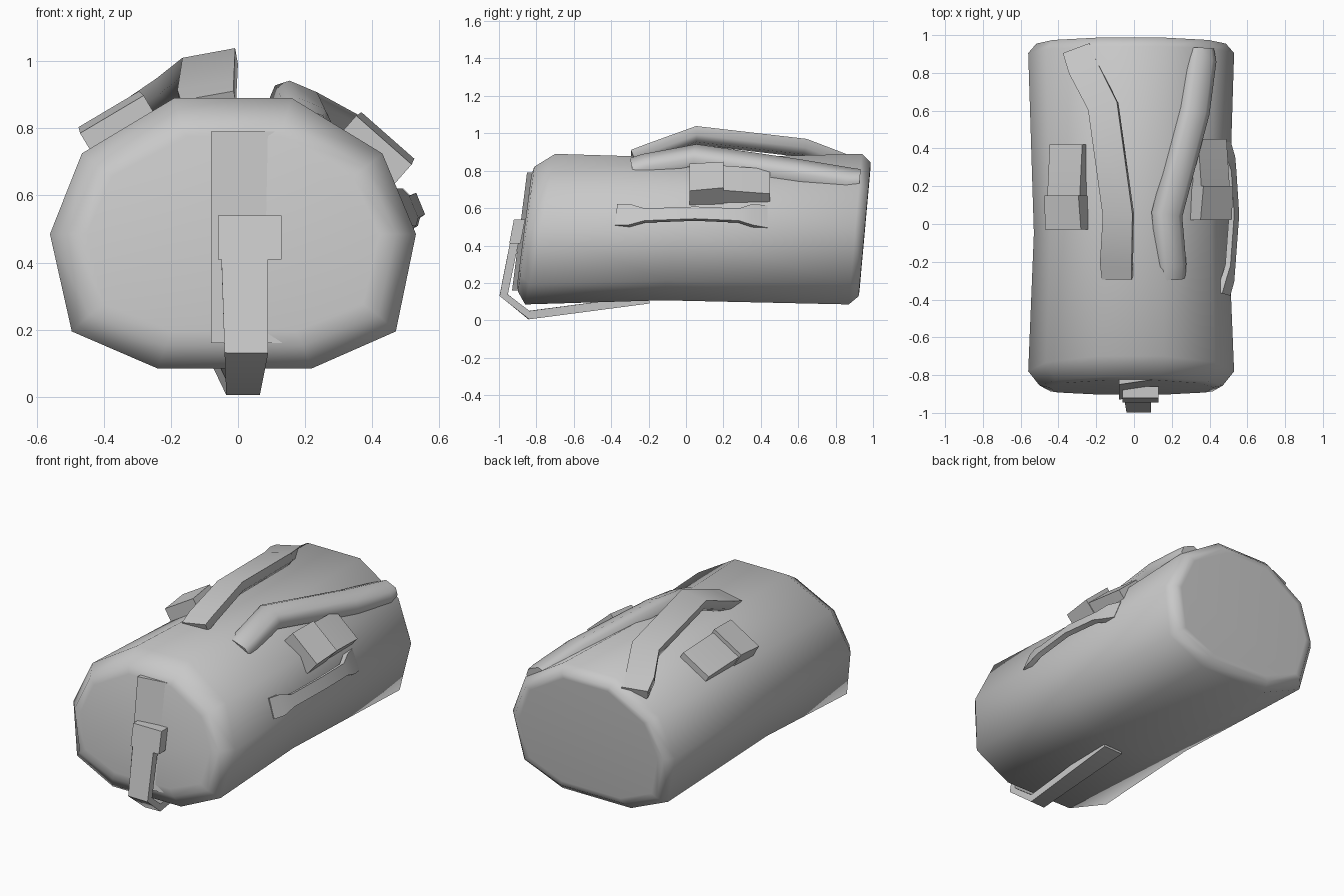
import bpy, bmesh, math
from mathutils import Vector

cube = bpy.data.objects.get("Cube")
if cube:
    bpy.data.objects.remove(cube, do_unlink=True)

grey = bpy.data.materials.new("plain_grey")
grey.use_nodes = True
COLOUR = (0.58, 0.58, 0.58, 1)
grey.diffuse_color = COLOUR
grey.node_tree.nodes["Principled BSDF"].inputs["Base Color"].default_value = COLOUR


def loft(name, rings, angle=60):
    """Skin a list of equal-sized rings and close both ends."""
    bm = bmesh.new()
    loops = [[bm.verts.new(p) for p in ring] for ring in rings]
    n = len(loops[0])
    for a, b in zip(loops, loops[1:]):
        for i in range(n):
            j = (i + 1) % n
            bm.faces.new((a[i], a[j], b[j], b[i]))
    bm.faces.new(loops[0])
    bm.faces.new(loops[-1])
    bmesh.ops.recalc_face_normals(bm, faces=bm.faces)
    mesh = bpy.data.meshes.new(name)
    bm.to_mesh(mesh)
    bm.free()
    mesh.materials.append(grey)
    obj = bpy.data.objects.new(name, mesh)
    bpy.context.collection.objects.link(obj)
    bpy.ops.object.select_all(action="DESELECT")
    obj.select_set(True)
    bpy.context.view_layer.objects.active = obj
    bpy.ops.object.shade_smooth_by_angle(angle=math.radians(angle))
    return obj


def strap(name, path, across, thick, round_edges=False, angle=60):
    """Sweep a flat section along (x, y, z, width) points."""
    pts = [Vector(p[:3]) for p in path]
    if round_edges:
        section = [(-.5, -.5), (.5, -.5), (.5, .1), (.28, .5), (-.28, .5), (-.5, .1)]
    else:
        section = [(-.5, -.5), (.5, -.5), (.5, .5), (-.5, .5)]
    rings = []
    for i, p in enumerate(pts):
        tangent = (pts[min(i + 1, len(pts) - 1)] - pts[max(i - 1, 0)]).normalized()
        side = Vector(across)
        side = (side - tangent * side.dot(tangent)).normalized()
        up = side.cross(tangent)
        rings.append([p + side * u * path[i][3] + up * v * thick for u, v in section])
    return loft(name, rings, angle)


# Bag body: a ten-sided section with slanted ends
SECTION = [(-.19, .89), (.16, .89), (.43, .725), (.53, .485), (.47, .195),
           (.22, .085), (-.24, .085), (-.495, .195), (-.56, .485), (-.465, .725)]


def body_ring(y, slope, sx=1, sz=1):
    ring = []
    for x, z in SECTION:
        z = .485 + (z - .485) * sz
        ring.append((-.015 + (x + .015) * sx, y + slope * (z - .485), z))
    return ring


loft("bag_body", [
    body_ring(-.865, .13, .80, .72),
    body_ring(-.855, .13, .89, .83),
    body_ring(-.78, .2),
    body_ring(-.05, .2, .945, .945),
    body_ring(.905, .087),
    body_ring(.955, .09, .92, .89),
    body_ring(.957, .09, .85, .82),
], 65)


# Front flap: a thin wedge lying on the slanted front end
def wedge_ring(z, y):
    return [(-.08, y, z), (.16, y + .035, z), (.16, y + .07, z), (-.08, y + .07, z)]


loft("front_flap", [wedge_ring(.16, -.93), wedge_ring(.79, -.85)], 30)

# Front buckle and the strap folding under the bag
loft("front_buckle", [
    [(-.06, y, z), (.13, y, z), (.13, y + .06, z), (-.06, y + .06, z)]
    for z, y in ((.41, -.945), (.54, -.92))], 30)
strap("front_strap", [(.02, -.915, .43, .14), (.025, -.975, .135, .13),
                      (.015, -.84, .028, .10), (-.01, -.2, .112, .13)],
      (1, 0, 0), .045)

# Two carrying handles on top
strap("right_top_handle", [(-.30, .92, .81, .15), (-.265, .82, .845, .16),
                           (-.16, .62, .92, .16), (-.08, .05, .985, .16),
                           (-.09, -.2, .89, .17), (-.085, -.28, .86, .16)],
      (1, 0, .18), .08, True)
strap("left_top_handle", [(.20, -.285, .82, .15), (.205, -.22, .84, .15),
                          (.18, .05, .89, .16), (.325, .6, .81, .16),
                          (.36, .87, .765, .16), (.36, .93, .76, .13)],
      (1, 0, -.42), .075, True)


# Side pouches with a raised flap at the front
def pouch(name, base, outward, length_start, length_end):
    out = Vector((outward[0], 0, outward[1])).normalized()
    along = Vector((out.z, 0, -out.x))
    base = Vector((base[0], 0, base[1]))

    def ring(y, width, low, high):
        shift = Vector((0, y, 0))
        return [base + shift + along * s * width + out * h
                for s, h in ((-.5, low), (.5, low), (.5, high), (-.5, high))]

    split = length_start + .18
    loft(name + "_pouch", [ring(length_start + .01, .19, -.05, .045),
                           ring(split, .2, -.05, .055),
                           ring(length_end, .2, -.05, .03)], 30)
    loft(name + "_pouch_flap", [ring(length_start, .22, -.04, .06),
                                ring(split, .21, -.04, .078)], 30)


pouch("right", (-.345, .79), (-.51, .86), -.03, .42)
pouch("left", (.395, .72), (.66, .75), .02, .45)

# Side grab handle bowed away from the bag
strap("side_handle", [(.475, -.37, .56, .12), (.495, -.3, .56, .12),
                      (.51, -.22, .56, .07), (.53, .05, .57, .07),
                      (.515, .28, .56, .07), (.50, .35, .56, .12),
                      (.475, .43, .55, .13)],
      (-.38, 0, .92), .03)
